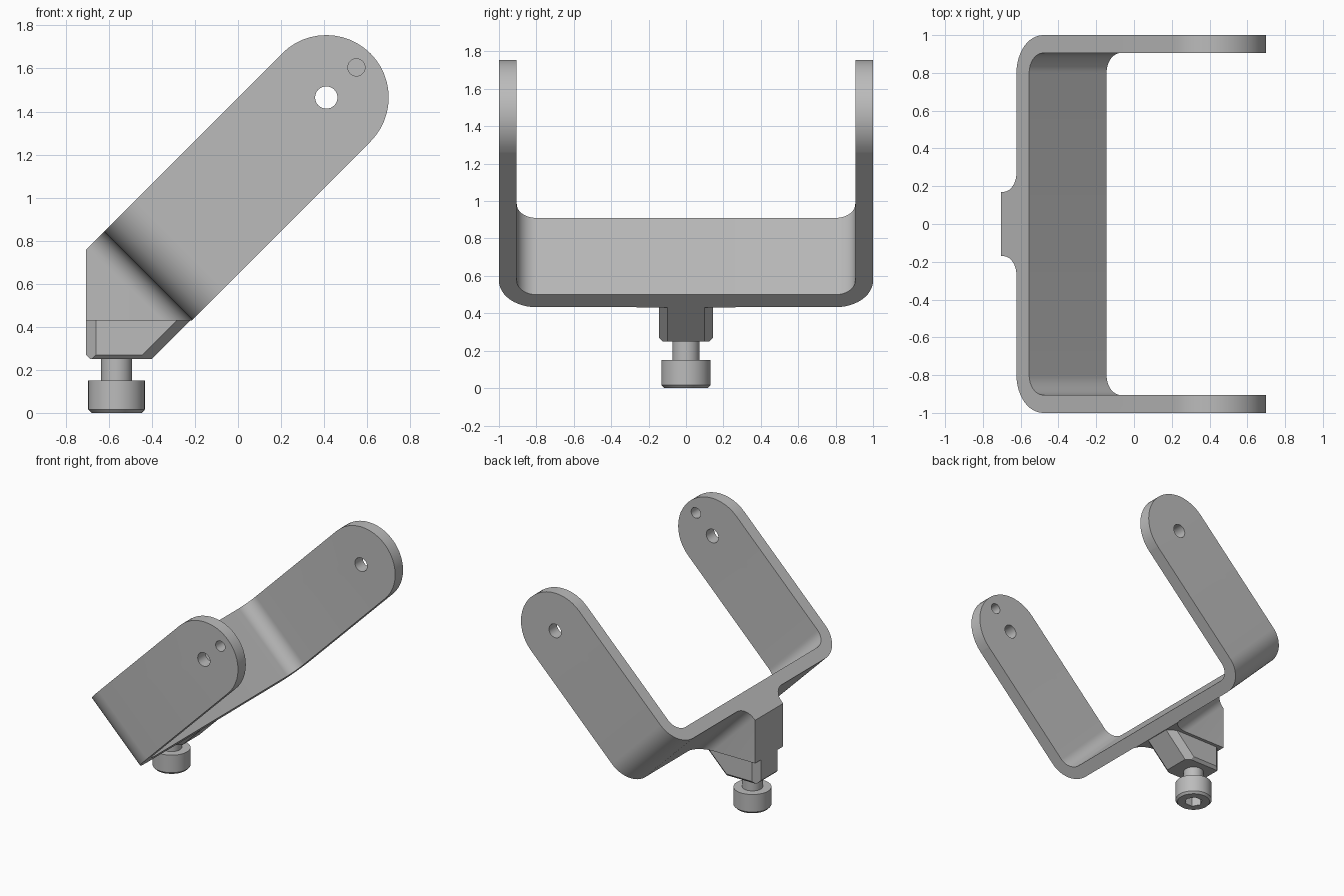
import bpy, bmesh, math
from mathutils import Matrix, Vector

if "Cube" in bpy.data.objects:
    bpy.data.objects.remove(bpy.data.objects["Cube"])

grey = bpy.data.materials.new("satin grey")
grey.use_nodes = True
colour = (0.5, 0.5, 0.5, 1)
grey.diffuse_color = colour
grey.node_tree.nodes["Principled BSDF"].inputs["Base Color"].default_value = colour

TILT = Matrix.Rotation(math.radians(45), 4, 'Y')   # arms lean 45 degrees toward +x
MID, HALF = -0.746, 0.29       # centre line and half width of the strap
BASE, PIVOT = 0.156, 1.326     # heights of base and pivot along the lean
THICK, BEND = 0.095, 0.2       # strap thickness and outer bend radius


def arc(cx, cy, r, start, end, steps):
    angles = [math.radians(start + (end - start) * i / steps) for i in range(steps + 1)]
    return [(cx + r * math.cos(a), cy + r * math.sin(a)) for a in angles]


def circle(cx, cy, r, steps=32):
    return arc(cx, cy, r, 0, 360, steps)[:-1]


def along_x(a, b, t): return Vector((t, a, b))
def along_y(a, b, t): return Vector((a, t, b))
def along_z(a, b, t): return Vector((a, b, t))


def prism(name, outline, lo, hi, place, matrix=Matrix(), cuts=()):
    """Extrude an outline, then keep only the side n.p <= d of each cutting plane."""
    bm = bmesh.new()
    rings = [[bm.verts.new(matrix @ place(a, b, t)) for a, b in outline] for t in (lo, hi)]
    for ring in rings:
        bm.faces.new(ring)
    n = len(outline)
    for i in range(n):
        j = (i + 1) % n
        bm.faces.new((rings[0][i], rings[0][j], rings[1][j], rings[1][i]))
    for normal, d in cuts:
        normal = Vector(normal)
        bmesh.ops.bisect_plane(bm, geom=bm.verts[:] + bm.edges[:] + bm.faces[:], dist=1e-5,
                               plane_co=normal * d / normal.length_squared,
                               plane_no=normal, clear_outer=True)
        bmesh.ops.holes_fill(bm, edges=[e for e in bm.edges if e.is_boundary], sides=0)
    return finish(name, bm)


def finish(name, bm):
    bmesh.ops.recalc_face_normals(bm, faces=bm.faces[:])
    mesh = bpy.data.meshes.new(name)
    bm.to_mesh(mesh)
    bm.free()
    mesh.materials.append(grey)
    obj = bpy.data.objects.new(name, mesh)
    bpy.context.collection.objects.link(obj)
    return obj


def combine(obj, other, operation):
    """Apply a boolean and discard the helper."""
    mod = obj.modifiers.new(operation.lower(), 'BOOLEAN')
    mod.object, mod.operation, mod.solver = other, operation, 'EXACT'
    bpy.context.view_layer.objects.active = obj
    bpy.ops.object.modifier_apply(modifier=mod.name)
    bpy.data.objects.remove(other)


# U-shaped strap: bent section, then rounded arm ends
top = PIVOT + HALF + 0.05
inner = 1 - THICK
c = 1 - BEND
half_out = [(1, top)] + arc(c, BASE + BEND, BEND, 0, -90, 12)
half_in = [(inner, top)] + arc(c, BASE + BEND, BEND - THICK, 0, -90, 12)
mirror = lambda pts: [(-y, z) for y, z in reversed(pts)]
section = half_out + mirror(half_out) + mirror(half_in)[::-1] + half_in[::-1]
bracket = prism("u_bracket", section, MID - HALF, MID + HALF, along_x, TILT)
# the end caps are wider than the strap so that only the ends are trimmed
trim = prism("end_trim", [(MID + 1, PIVOT), (MID + 1, top + 1), (MID - 1, top + 1),
                          (MID - 1, PIVOT)] + arc(MID, PIVOT, HALF, 180, 0, 24),
             -1.2, 1.2, along_y, TILT)
combine(bracket, trim, 'DIFFERENCE')

# Gusset behind the base, filleted into it
flank = [(0.27, BASE + 0.02)] + arc(0.27, BASE - 0.1, 0.1, 90, 180, 10) + [(0.17, -1)]
gusset = prism("gusset", flank + mirror(flank), MID - HALF, MID + HALF, along_x, TILT,
               [((-1, 0, 0), 0.705), ((0, 0, -1), -0.43)])
combine(bracket, gusset, 'UNION')

# Pivot holes through both arms, and a pin hole in the front arm only
combine(bracket, prism("pivot_cutter", circle(MID, PIVOT, 0.052), -1.2, 1.2, along_y, TILT),
        'DIFFERENCE')
combine(bracket, prism("pin_cutter", circle(MID, PIVOT + 0.198, 0.04), -1.2, -0.5, along_y, TILT),
        'DIFFERENCE')

# Chamfered block under the gusset
r = math.sqrt(0.5)
cuts = [((1, 0, -1), -0.65), ((-1, 0, -1), 0.435)]
for s in (-1, 1):
    cuts += [((-1, s, 0), 0.805), ((r, s, -r), 0.1 - 0.65 * r), ((0, s, -1), -0.125)]
block = prism("mount_block", [(-0.705, 0.25), (0, 0.25), (0, 0.43), (-0.705, 0.43)],
              -0.145, 0.145, along_y, cuts=cuts)

# Cap screw: turned profile with a hexagonal socket underneath
bm = bmesh.new()
profile = [(0, 0), (0.117, 0), (0.132, 0.016), (0.132, 0.15), (0.072, 0.15), (0.072, 0.26), (0, 0.26)]
verts = [bm.verts.new((x, 0, z)) for x, z in profile]
edges = [bm.edges.new(pair) for pair in zip(verts, verts[1:])]
bmesh.ops.spin(bm, geom=verts + edges, axis=(0, 0, 1), cent=(0, 0, 0),
               angle=math.tau, steps=32, use_duplicate=False)
bmesh.ops.remove_doubles(bm, verts=bm.verts[:], dist=1e-4)
bmesh.ops.translate(bm, verts=bm.verts[:], vec=(-0.564, 0, 0))
screw = finish("cap_screw", bm)
combine(screw, prism("socket_cutter", circle(-0.564, 0, 0.065, 6), -0.1, 0.08, along_z), 'DIFFERENCE')

# Smooth the bends and turned parts, keep corners crisp
bpy.ops.object.select_all(action='DESELECT')
for obj in (bracket, block, screw):
    obj.select_set(True)
bpy.context.view_layer.objects.active = bracket
bpy.ops.object.shade_smooth_by_angle(angle=math.radians(30))
